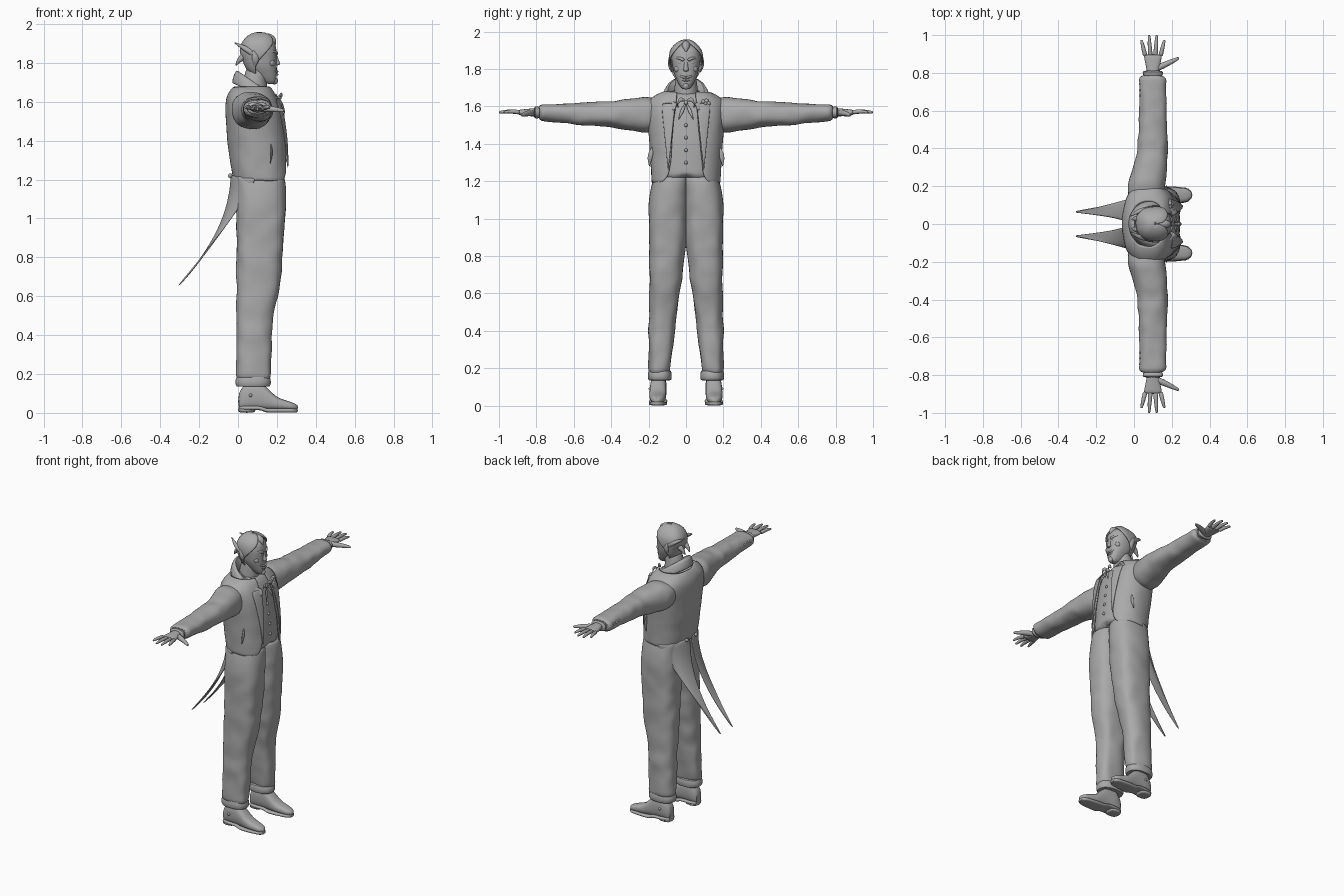
import bpy, bmesh
from math import sin, cos, pi, asin, copysign
from mathutils import Vector, noise

if "Cube" in bpy.data.objects:
    bpy.data.objects.remove(bpy.data.objects["Cube"])

X, Y, Z = Vector((1, 0, 0)), Vector((0, 1, 0)), Vector((0, 0, 1))
shade = (.4, .4, .4, 1)
grey = bpy.data.materials.new("plain grey")
grey.use_nodes = True
grey.diffuse_color = shade
grey.node_tree.nodes["Principled BSDF"].inputs["Base Color"].default_value = shade


def skin(name, rows, closed=True, mirror=False, thickness=0, folds=0):
    """Join rows of points into one smooth surface, closed rows get end caps."""
    bm = bmesh.new()
    grid = [[bm.verts.new(point + folds * noise.noise_vector(point * 14)) for point in row] for row in rows]
    count = len(grid[0])
    for lower, upper in zip(grid, grid[1:]):
        for i in range(count if closed else count - 1):
            j = (i + 1) % count
            bm.faces.new((lower[i], lower[j], upper[j], upper[i]))
    if closed:
        bm.faces.new(grid[0])
        bm.faces.new(grid[-1])
    bmesh.ops.recalc_face_normals(bm, faces=bm.faces)
    mesh = bpy.data.meshes.new(name)
    bm.to_mesh(mesh)
    bm.free()
    mesh.materials.append(grey)
    part = bpy.data.objects.new(name, mesh)
    bpy.context.collection.objects.link(part)
    if thickness:
        solid = part.modifiers.new("thickness", "SOLIDIFY")
        solid.thickness, solid.offset = thickness, 0
    if mirror:
        flip = part.modifiers.new("mirror", "MIRROR")
        flip.use_axis = (False, True, False)
        flip.use_mirror_merge = False
    smooth = part.modifiers.new("smooth", "SUBSURF")
    smooth.levels = smooth.render_levels = 1
    bpy.ops.object.select_all(action="DESELECT")
    part.select_set(True)
    bpy.context.view_layer.objects.active = part
    bpy.ops.object.shade_smooth_by_angle(angle=1)


def power(value, exponent):
    return copysign(abs(value) ** exponent, value)


def spread(start, end, count):
    return [start + (end - start) * i / (count - 1) for i in range(count)]


def ring(centre, side, up, square=.85, count=16):
    """Rounded cross-section around a centre."""
    turns = spread(0, 2 * pi, count + 1)[:-1]
    return [centre + side * power(cos(a), square) + up * power(sin(a), square) for a in turns]


def tube(name, start, bend, end, radius, taper=.6, leaf=False, flat=1, mirror=True):
    """Curved limb, either tapering or swelling like a leaf."""
    start, bend, end = Vector(start), Vector(bend), Vector(end)
    across = Y if abs((end - start).normalized().x) > .7 else X
    rows = []
    for t in spread(0, 1, 8):
        first, second = start.lerp(bend, t), bend.lerp(end, t)
        ahead = (second - first).normalized()
        side = ahead.cross(across).normalized()
        size = radius * (max(.2, sin(pi * t)) if leaf else 1 - taper * t * t)
        rows.append(ring(first.lerp(second, t), side * size, ahead.cross(side) * size * flat, 1, 8))
    skin(name, rows, mirror=mirror)


def ball(name, centre, radius, stretch=(1, 1, 1), mirror=False):
    size = Vector(stretch) * radius
    skin(name, [ring(Vector(centre) + Z * size.z * sin(t), X * size.x * cos(t), Y * size.y * cos(t), 1, 12)
                for t in spread(-1.4, 1.4, 7)], mirror=mirror)


def blend(stops, place):
    """Values at a place between the stops."""
    for low, high in zip(stops, stops[1:]):
        if place <= high[0]:
            t = max(0, (place - low[0]) / (high[0] - low[0]))
            return [a + (b - a) * t for a, b in zip(low[1:], high[1:])]
    return stops[-1][1:]


def around(body, z, angle, grow=0):
    """Point on a body whose stops hold height, back, front and half width."""
    back, front, half = blend(body, z)
    return Vector(((back + front) / 2 + ((front - back) / 2 + grow) * power(cos(angle), .85),
                   (half + grow) * power(sin(angle), .85), z))


torso = [(1.2, -.02, .26, .18), (1.4, -.05, .25, .19), (1.58, -.06, .22, .21), (1.64, -.05, .19, .2), (1.7, 0, .15, .07)]
head = [(1.69, .15, .19, .02), (1.72, .1, .2, .04), (1.78, .05, .2, .067), (1.86, .02, .2, .08),
        (1.91, .03, .19, .07), (1.94, .08, .15, .03)]


def edge(z, extra=0):
    """Angle at which the open jacket front ends."""
    return asin((.04 + (1.69 - z) * .1 + extra) / blend(torso, z)[2]) ** 1.1


# Waistcoat with a notched hem, and its buttons
rows = [[around(torso, z, a, -.012) for a in spread(0, 2 * pi, 33)[:-1]] for z in spread(1.2, 1.68, 12)]
for point in rows[0]:
    if point.x > .1:
        point.z += max(0, .05 - abs(point.y))
skin("waistcoat", rows)
for z in spread(1.3, 1.5, 4):
    ball("waistcoat_button", around(torso, z, 0, -.012), .01)

# Jacket wraps the back and stays open in front
rows = []
for z in spread(1.19, 1.68, 13):
    start = edge(z, .03 if z < 1.2 else 0)
    rows.append([around(torso, z, a) for a in spread(start, 2 * pi - start, 36)])
skin("jacket", rows, closed=False, thickness=.012, folds=.006)
skin("lapels", [[around(torso, z, edge(z, (z - 1.25) * t), .012) for t in spread(0, .2, 4)]
                for z in spread(1.26, 1.62, 7)], closed=False, mirror=True, thickness=.008)

# Standing collar, high behind and sloping to the chest
rows = [[] for fold in range(4)]
for a in spread(.45, 2 * pi - .45, 25):
    front = (1 + cos(a)) / 2
    for row, grow, drop in zip(rows, (-.025, 0, .018, .03), (.09, 0, .03, .08)):
        row.append(Vector((.1 + (.1 + grow) * cos(a) + .02 * front, (.1 + grow) * sin(a),
                           1.775 - .16 * front - drop * (1 - front * .4))))
skin("collar", rows, closed=False, thickness=.008)

# Coat tails sweep back to narrow tips
rows = []
for t in spread(0, 1, 9):
    inner = Vector((-.035 - .275 * t * t, .06 * t, 1.23 - .58 * t))
    outer = Vector((.1 - .41 * t ** 1.15, .19 - .123 * t ** .7, 1.21 - .56 * t))
    rows.append([Vector((outer.x + (inner.x - outer.x) * cos(a), inner.y + (outer.y - inner.y) * sin(a),
                         inner.z + (outer.z - inner.z) * sin(a))) for a in spread(0, pi / 2, 7)])
skin("coat_tails", rows, closed=False, mirror=True, thickness=.008)
ball("tail_buttons", (-.04, .05, 1.22), .012, mirror=True)

# Sleeves, shirt cuffs and sleeve buttons
sleeve = [(.13, .06, .09, .09), (.22, .07, .1, .1), (.4, .1, .08, .07), (.79, .1, .07, .045)]
rows = []
for y in spread(.13, .79, 23):
    middle, wide, tall = blend(sleeve, y)
    rows.append(ring(Vector((middle, y, 1.55 + .02 * y)), X * wide, Z * tall))
skin("sleeves", rows, mirror=True, folds=.01)
wrist = Vector((.1, .8, 1.568))
skin("shirt_cuffs", [ring(wrist + Y * out, X * size, Z * size * .6)
                     for out, size in ((-.03, .05), (.01, .06), (.012, .04))], mirror=True)
for y in spread(.68, .74, 3):
    ball("sleeve_buttons", (.034, y, 1.575), .009, mirror=True)

# Hands with fanned fingers
skin("palms", [ring(wrist + Y * out, X * (.031 + out * .2), Z * (.024 - out * .1)) for out in spread(-.01, .1, 6)],
     mirror=True)
for i, name in enumerate(("little", "ring", "middle", "index")):
    fan = i - 1.5
    base = wrist + X * fan * .027 + Y * .09
    tip = wrist + X * fan * .041 + Y * (.205 - .013 * fan * fan)
    tube(name + "_fingers", base, base.lerp(tip, .5) + Z * .01, tip, .013, .5)
tube("thumbs", (.11, .82, 1.565), (.18, .85, 1.565), (.24, .88, 1.553), .019)

# Trousers with turned up hems
leg_front = [(.16, .17), (.5, .18), (.65, .22), (1.1, .25), (1.24, .24)]
rows = []
for z in spread(.16, 1.24, 28):
    front = blend(leg_front, z)[0] / 2
    inside = max(-.01, .11 - z * .13)
    outside = .2 - max(0, z - 1.1) * .2
    rows.append(ring(Vector((front - .005, (inside + outside) / 2, z)), X * (front + .005),
                     Y * (outside - inside) / 2, .8, 20))
skin("trousers", rows, mirror=True, folds=.011)
skin("trouser_hems", [ring(Vector((.078, .14, z)), X * size, Y * size * .7, count=20)
                      for z, size in ((.14, .06), (.13, .09), (.16, .094), (.19, .088), (.19, .07))], mirror=True)

# Boots, soles and heels share one outline
boot = [(0, .03, .1), (.05, .045, .17), (.12, .045, .16), (.2, .046, .08), (.29, .034, .05), (.31, .01, .04)]
uppers, soles = [], []
for x in spread(0, .31, 14):
    wide, top = blend(boot, x)
    middle = Vector((x, .145 + x * .03, 0))
    uppers.append(ring(middle + Z * (top + .015) / 2, Y * wide, Z * (top - .015) / 2, .75))
    soles.append(ring(middle + Z * (.012 if x > .12 else .025), Y * (wide + .004), Z * .011, .5, 12))
skin("boots", uppers, mirror=True)
skin("boot_soles", soles, mirror=True)
skin("boot_heels", [ring(Vector((.045, .146, z)), X * .045, Y * .042, .7) for z in spread(0, .03, 3)], mirror=True)
ball("boot_studs", (.065, .192, .09), .009, mirror=True)

# Neck and shirt collar
tube("neck", (.08, 0, 1.57), (.08, 0, 1.68), (.1, 0, 1.78), .075, .25, mirror=False)
skin("shirt_collar", [ring(Vector((.1, 0, z)), X * size - Z * .03, Y * size, 1)
                      for z, size in ((1.63, .085), (1.69, .076), (1.66, .05))])

# Head and face
skin("head", [[around(head, z, a) for a in spread(0, 2 * pi, 25)[:-1]] for z in spread(1.69, 1.94, 14)])
tube("nose", (.18, 0, 1.86), (.2, 0, 1.82), (.204, 0, 1.787), .01, -.7, mirror=False)
tube("brows", (.2, .01, 1.845), (.2, .04, 1.87), (.15, .07, 1.85), .009)
ball("eyes", (.185, .031, 1.833), .012, mirror=True)
ball("cheekbones", (.17, .044, 1.8), .02, mirror=True)
tube("upper_lip", (.203, 0, 1.755), (.2, .03, 1.755), (.168, .046, 1.78), .007)
tube("lower_lip", (.203, 0, 1.74), (.2, .02, 1.74), (.178, .03, 1.752), .007)
ball("chin", (.188, 0, 1.708), .019)
tube("ears", (.085, .075, 1.78), (.1, .09, 1.82), (.075, .09, 1.865), .011, leaf=True, flat=1.8)

# Swept back hair with tufts
rows = []
for z in spread(1.74, 1.94, 10):
    start = ((1.941 - z) * 5) ** .7 * 2.3
    rows.append([around(head, z, a, .01) + Z * max(0, z - 1.9) * .2 for a in spread(start, 2 * pi - start, 24)])
rows.append([Vector((.115, point.y * .1, 1.952)) for point in rows[-1]])
skin("hair", rows, closed=False, thickness=.01, folds=.006)
tube("widows_peak", (.19, 0, 1.89), (.19, 0, 1.94), (.08, 0, 1.94), .025, leaf=True, mirror=False)
tube("side_tufts", (.09, .075, 1.84), (.03, .08, 1.88), (-.02, .04, 1.905), .018, .9)
tube("nape_tufts", (.05, .03, 1.84), (.01, .03, 1.83), (-.012, .024, 1.785), .022, .9)

# Ribbon bow, buttonhole flower and pocket square
ball("bow_knot", (.212, 0, 1.62), .013)
tube("bow_loops", (.21, 0, 1.62), (.23, .03, 1.66), (.22, .045, 1.61), .012, leaf=True, flat=.6)
tube("bow_ends", (.212, 0, 1.62), (.235, .02, 1.58), (.242, .04, 1.53), .01, leaf=True, flat=.5)
bloom = Vector((.19, .105, 1.615))
ball("flower_heart", bloom + X * .013, .009)
for a in spread(0, 2 * pi, 6)[:-1]:
    ball("flower_petal", bloom + (Y * cos(a) + Z * sin(a)) * .015, .013)
tube("pocket_square", (.165, .165, 1.4), (.18, .2, 1.34), (.165, .195, 1.28), .015, leaf=True, flat=.4)
